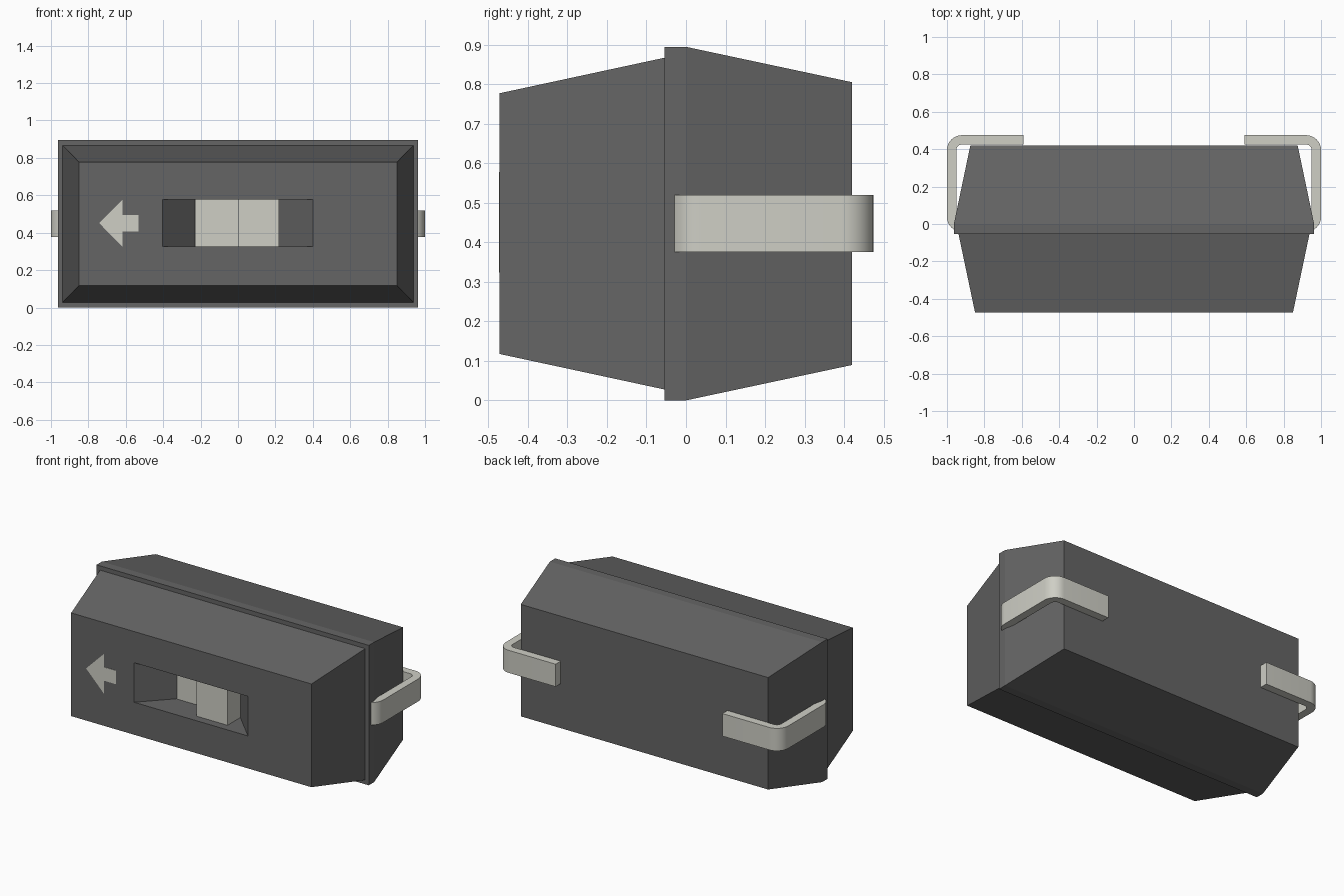
import bpy, bmesh
from math import sin, cos, pi, radians

if "Cube" in bpy.data.objects:
    bpy.data.objects.remove(bpy.data.objects["Cube"])


def material(name, color):
    m = bpy.data.materials.new(name)
    m.diffuse_color = color
    m.use_nodes = True
    m.node_tree.nodes["Principled BSDF"].inputs["Base Color"].default_value = m.diffuse_color
    return m


DARK = material("dark_plastic", (0.13, 0.13, 0.13, 1))
LIGHT = material("light_metal", (0.62, 0.62, 0.56, 1))


def finish(name, bm, mat):
    bmesh.ops.recalc_face_normals(bm, faces=bm.faces)
    me = bpy.data.meshes.new(name)
    bm.to_mesh(me)
    bm.free()
    ob = bpy.data.objects.new(name, me)
    bpy.context.collection.objects.link(ob)
    if mat:
        me.materials.append(mat)
    return ob


def shell(name, sections, mid_z):
    """Closed loft along y through rectangles (y, half width, half height)."""
    bm = bmesh.new()
    rings = [[bm.verts.new((sx * w, y, mid_z + sz * h))
              for sx, sz in ((-1, -1), (1, -1), (1, 1), (-1, 1))]
             for y, w, h in sections]
    for a, b in zip(rings, rings[1:]):
        for i in range(4):
            j = (i + 1) % 4
            bm.faces.new((a[i], a[j], b[j], b[i]))
    bm.faces.new(rings[0])
    bm.faces.new(rings[-1])
    return finish(name, bm, DARK)


def prism(name, outline, offset, axis, start, mat):
    """Extrude an outline along z (x,y outline) or along y (x,z outline)."""
    bm = bmesh.new()
    if axis == 'z':
        pts, vec = [(a, b, start) for a, b in outline], (0, 0, offset)
    else:
        pts, vec = [(a, start, b) for a, b in outline], (0, offset, 0)
    face = bm.faces.new([bm.verts.new(p) for p in pts])
    ext = bmesh.ops.extrude_face_region(bm, geom=[face])
    bmesh.ops.translate(bm, vec=vec, verts=[
        v for v in ext["geom"] if isinstance(v, bmesh.types.BMVert)])
    return finish(name, bm, mat)


def arc(cx, cy, r, a0, a1, n=8):
    return [(cx + r * cos(radians(a0 + (a1 - a0) * i / n)),
             cy + r * sin(radians(a0 + (a1 - a0) * i / n))) for i in range(n + 1)]


# Tapered housing halves; the rear one carries the raised rim
MID = 0.4475
front = shell("front_housing", [(-0.472, 0.85, 0.33), (-0.054, 0.938, 0.42)], MID)
shell("rear_housing", [(-0.054, 0.963, 0.4475), (0, 0.963, 0.4475),
                       (0.42, 0.875, 0.358)], MID)

# Slider recess with sloping ends
Z0, Z1 = 0.325, 0.578
cutter = prism("recess_cutter", [(-0.46, -0.53), (-0.23, -0.29), (0.22, -0.29), (0.458, -0.53)],
               Z1 - Z0, 'z', Z0, DARK)
cutter.hide_render = True
mod = front.modifiers.new("recess", 'BOOLEAN')
mod.operation, mod.object, mod.solver = 'DIFFERENCE', cutter, 'EXACT'
bpy.context.view_layer.objects.active = front
bpy.ops.object.modifier_apply(modifier=mod.name)
bpy.data.objects.remove(cutter)

# Stepped slider: low plate on the left, raised knob on the right
prism("slider", [(-0.228, -0.293), (0, -0.293), (0, -0.42), (0.22, -0.42),
                 (0.22, -0.27), (-0.228, -0.27)], Z1 - Z0, 'z', Z0, LIGHT)

# Direction arrow on the front face
prism("arrow", [(-0.743, 0.452), (-0.617, 0.324), (-0.617, 0.407), (-0.533, 0.407),
                (-0.533, 0.494), (-0.617, 0.494), (-0.617, 0.578)], 0.008, 'y', -0.474, LIGHT)

# Bent metal clips, mirrored left and right
R, r = 0.08, 0.03
outer = [(0.89, -0.042)] + arc(1 - R, -0.042 + R, R, -90, 0) + \
    arc(1 - R, 0.475 - R, R, 0, 90) + [(0.59, 0.475)]
inner = [(0.59, 0.424)] + arc(1 - R, 0.475 - R, r, 90, 0) + \
    arc(1 - R, -0.042 + R, r, 0, -90) + [(0.89, 0.008)]
for side, s in (("right", 1), ("left", -1)):
    clip = prism(side + "_clip", [(s * x, y) for x, y in outer + inner],
                 0.144, 'z', 0.376, LIGHT)
    bpy.ops.object.select_all(action='DESELECT')
    clip.select_set(True)
    bpy.context.view_layer.objects.active = clip
    bpy.ops.object.shade_smooth_by_angle(angle=radians(30))
